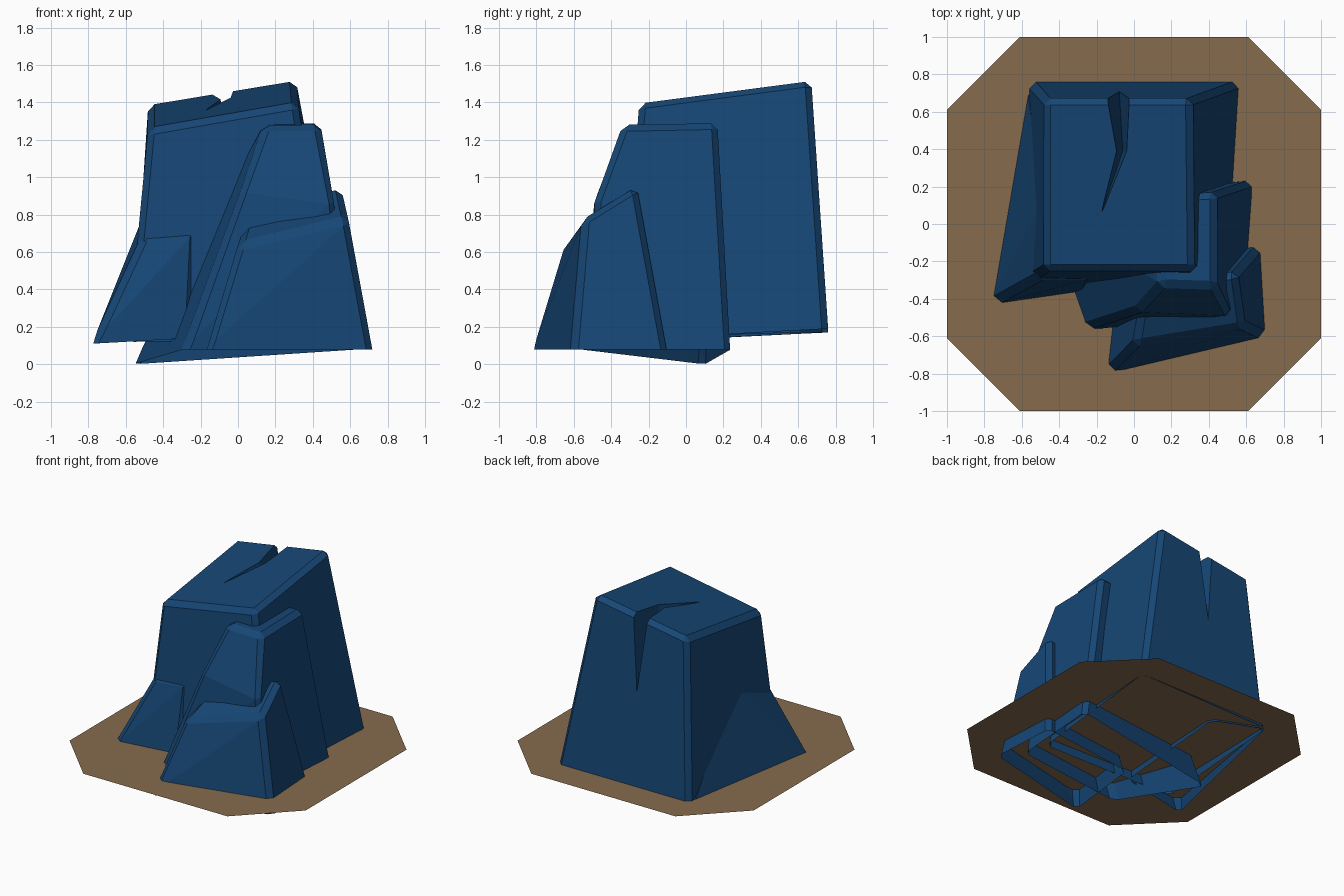
import bpy, bmesh, math

if "Cube" in bpy.data.objects:
    bpy.data.objects.remove(bpy.data.objects["Cube"])


def material(name, color):
    m = bpy.data.materials.new(name)
    m.diffuse_color = (*color, 1)
    m.use_nodes = True
    m.node_tree.nodes["Principled BSDF"].inputs["Base Color"].default_value = m.diffuse_color
    return m


BLUE = material("blue_stone", (0.008, 0.062, 0.18))
EARTH = material("earth", (0.24, 0.15, 0.075))


def add(name, bm, mat=None):
    bmesh.ops.recalc_face_normals(bm, faces=bm.faces)
    me = bpy.data.meshes.new(name)
    bm.to_mesh(me)
    bm.free()
    ob = bpy.data.objects.new(name, me)
    bpy.context.collection.objects.link(ob)
    if mat:
        me.materials.append(mat)
    return ob


def is_bottom(f):
    return f.normal.z < -0.7


def open_bottom(ob):
    bm = bmesh.new()
    bm.from_mesh(ob.data)
    bm.normal_update()
    bmesh.ops.delete(bm, geom=[f for f in bm.faces if is_bottom(f)], context='FACES')
    bm.to_mesh(ob.data)
    bm.free()


def rock(name, corners, width=0.035):
    """Convex faceted block with chamfered edges, closed at the bottom."""
    bm = bmesh.new()
    for c in corners:
        bm.verts.new(c)
    bmesh.ops.convex_hull(bm, input=bm.verts[:])
    bmesh.ops.dissolve_limit(bm, angle_limit=math.radians(9),
                             verts=bm.verts[:], edges=bm.edges[:])
    bmesh.ops.recalc_face_normals(bm, faces=bm.faces)
    bm.normal_update()
    sharp = [e for e in bm.edges if not any(is_bottom(f) for f in e.link_faces)
             and e.calc_face_angle(0) > math.radians(28)]
    bmesh.ops.bevel(bm, geom=sharp, offset=width, segments=1,
                    affect='EDGES', profile=0.5, clamp_overlap=True)
    return add(name, bm, BLUE)


# Ground: flat octagon with cut corners
bm = bmesh.new()
k = 0.61
bm.faces.new([bm.verts.new((x, y, 0.19)) for x, y in (
    (1, -k), (1, k), (k, 1), (-k, 1), (-1, k), (-1, -k), (-k, -1), (k, -1))])
ground = add("ground", bm, EARTH)
if ground.data.polygons[0].normal.z < 0:
    ground.data.flip_normals()

# Tall main block
main = rock("main_rock", [
    (-.59, -.32, .12), (.50, -.35, .13), (.56, .76, .19), (-.56, .76, .17),
    (-.48, -.25, 1.26), (.32, -.25, 1.40), (.31, .67, 1.52), (-.48, .67, 1.39)])

# Crack wedge: (y, left x, right x at top, tip x, tip z)
bm = bmesh.new()
rings = []
for y, l, r, tx, tz in ((.90, -.21, .00, -.09, .75), (.39, -.125, -.02, -.06, 1.12),
                        (.07, -.18, -.16, -.17, 1.33)):
    rings.append([bm.verts.new(p) for p in ((l, y, 1.7), (r, y, 1.7), (tx, y, tz))])
for a, b in zip(rings, rings[1:]):
    for i in range(3):
        j = (i + 1) % 3
        bm.faces.new((a[i], a[j], b[j], b[i]))
bm.faces.new(rings[0])
bm.faces.new(rings[-1])
bmesh.ops.triangulate(bm, faces=bm.faces[:])
cutter = add("crack_cutter", bm)
cutter.hide_render = True
mod = main.modifiers.new("crack", 'BOOLEAN')
mod.operation = 'DIFFERENCE'
mod.solver = 'EXACT'
mod.object = cutter
bpy.context.view_layer.objects.active = main
bpy.ops.object.modifier_apply(modifier=mod.name)
bpy.data.objects.remove(cutter)

# Low flank on the left of the main block
flank = rock("flank_rock", [
    (-.56, .75, .17), (-.78, -.44, .11), (-.25, -.36, .14), (-.2, .6, .17),
    (-.51, -.29, .69), (-.22, -.29, .72), (-.48, .14, .87), (-.25, .14, .87)])

# Leaning middle rock, with a bend in its front face
middle = rock("middle_rock", [
    (-.29, -.57, .08), (.60, -.46, .08), (.65, .24, .08), (-.56, .10, 0),
    (.14, -.33, 1.28), (.44, -.34, 1.28), (.44, .17, 1.29), (.12, .15, 1.28),
    (.01, -.47, .92), (.52, -.49, .87)])

# Short front rock
front = rock("front_rock", [
    (-.17, -.82, .08), (.72, -.61, .08), (.69, -.10, .08), (-.10, -.2, .08),
    (0, -.65, .64), (.59, -.55, .78), (.55, -.26, .96), (.05, -.35, .80)])

for ob in (main, flank, middle, front):
    open_bottom(ob)
